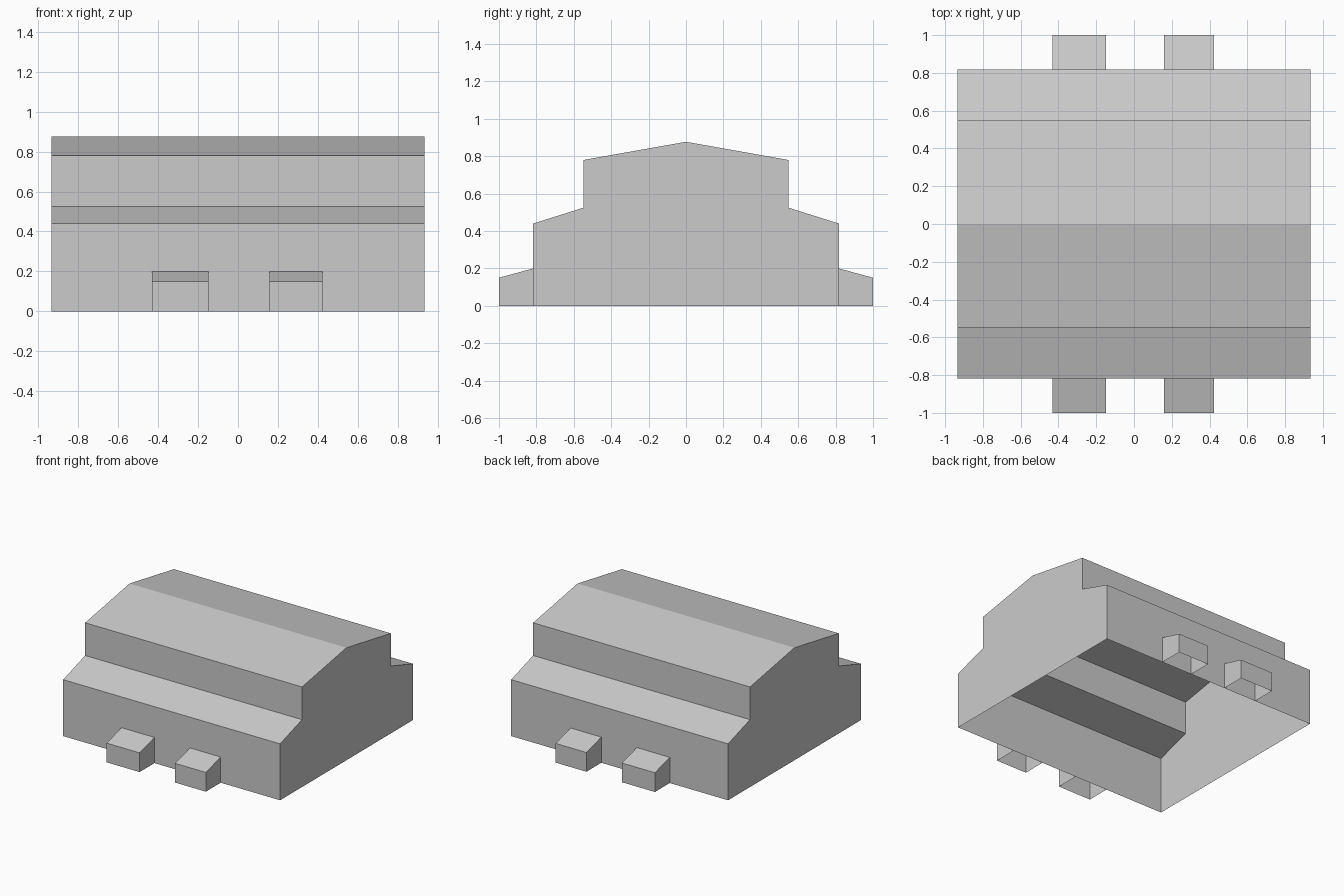
import bpy
import bmesh

cube = bpy.data.objects.get("Cube")
if cube:
    bpy.data.objects.remove(cube, do_unlink=True)

grey = bpy.data.materials.new("plain grey")
grey.use_nodes = True
colour = (0.6, 0.6, 0.6, 1)
grey.diffuse_color = colour
grey.node_tree.nodes["Principled BSDF"].inputs["Base Color"].default_value = colour


def extruded_shell(name, profile, x0, x1):
    """Extrude a (y, z) profile along x, leaving its ground face open."""
    bm = bmesh.new()
    face = bm.faces.new([bm.verts.new((x0, y, z)) for y, z in profile])
    ext = bmesh.ops.extrude_face_region(bm, geom=[face], use_keep_orig=True)
    moved = [v for v in ext["geom"] if isinstance(v, bmesh.types.BMVert)]
    bmesh.ops.translate(bm, verts=moved, vec=(x1 - x0, 0, 0))
    bmesh.ops.recalc_face_normals(bm, faces=bm.faces)
    # Open underside
    ground = [f for f in bm.faces if all(abs(v.co.z) < 1e-5 for v in f.verts)]
    bmesh.ops.delete(bm, geom=ground, context="FACES_ONLY")
    mesh = bpy.data.meshes.new(name)
    bm.to_mesh(mesh)
    bm.free()
    mesh.materials.append(grey)
    obj = bpy.data.objects.new(name, mesh)
    bpy.context.collection.objects.link(obj)


# Main hall: low walls, lean-to roofs, raised centre with a shallow ridge
half = [(0.817, 0), (0.817, 0.44), (0.547, 0.525), (0.547, 0.78)]
hall = half + [(0, 0.877)] + [(-y, z) for y, z in reversed(half)]
extruded_shell("hall", hall, -0.935, 0.935)

# Sloped porches, two on each long wall
for side, sign in (("front", -1), ("back", 1)):
    porch = [(sign * y, z) for y, z in
             ((0.817, 0), (0.817, 0.2), (1, 0.15), (1, 0))]
    extruded_shell(side + "_right_porch", porch, -0.432, -0.148)
    extruded_shell(side + "_left_porch", porch, 0.158, 0.423)
